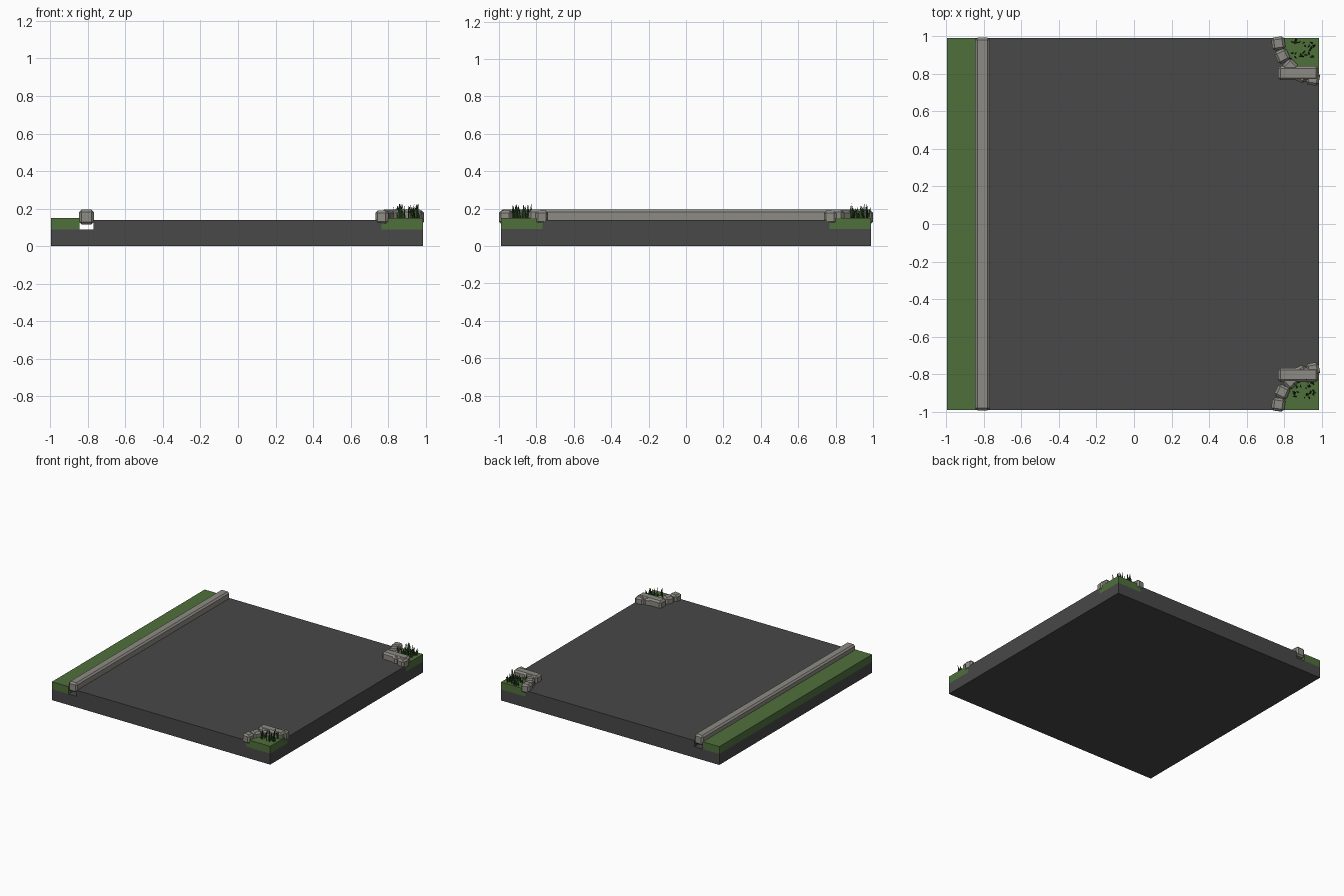
import bpy, bmesh, math, random
from mathutils import Matrix, Vector

if "Cube" in bpy.data.objects:
    bpy.data.objects.remove(bpy.data.objects["Cube"])

random.seed(4)


def material(name, c):
    m = bpy.data.materials.new(name)
    m.diffuse_color = (*c, 1)
    m.use_nodes = True
    m.node_tree.nodes["Principled BSDF"].inputs["Base Color"].default_value = m.diffuse_color
    return m


DARK = material("asphalt", (0.065, 0.065, 0.065))
GREEN = material("grass", (0.08, 0.16, 0.045))
BLADE = material("blade", (0.03, 0.075, 0.02))
STONE = material("stone", (0.27, 0.26, 0.23))
X0, X1, Y = -0.995, 0.985, 0.99
LOW, ROAD, TURF = 0.09, 0.14, 0.15


def finish(bm, name, mat):
    bmesh.ops.recalc_face_normals(bm, faces=bm.faces)
    me = bpy.data.meshes.new(name)
    bm.to_mesh(me)
    bm.free()
    ob = bpy.data.objects.new(name, me)
    me.materials.append(mat)
    bpy.context.collection.objects.link(ob)
    return ob


def prism(name, outline, z0, z1, mat):
    bm = bmesh.new()
    face = bm.faces.new([bm.verts.new((x, y, z0)) for x, y in outline])
    up = bmesh.ops.extrude_face_region(bm, geom=[face])["geom"]
    bmesh.ops.translate(bm, vec=(0, 0, z1 - z0),
                        verts=[v for v in up if isinstance(v, bmesh.types.BMVert)])
    return finish(bm, name, mat)


def rect(x0, x1, y0, y1):
    return [(x0, y0), (x1, y0), (x1, y1), (x0, y1)]


def stone(name, x, y, sx, sy, angle=0, z0=0.118, z1=0.193):
    bm = bmesh.new()
    bmesh.ops.create_cube(bm, size=1)
    bmesh.ops.scale(bm, vec=(sx, sy, z1 - z0), verts=bm.verts)
    bmesh.ops.bevel(bm, geom=bm.edges[:], offset=0.013, segments=1, affect='EDGES')
    bm.transform(Matrix.Translation((x, y, (z0 + z1) / 2)) @ Matrix.Rotation(math.radians(angle), 4, 'Z'))
    return finish(bm, name, STONE)


# ground slab and left verge with its long kerb, raised over an open slot
prism("ground_slab", rect(X0, X1, -Y, Y), 0, LOW, DARK)
prism("grass_verge", rect(X0, -0.845, -Y, Y), LOW, TURF, GREEN)
stone("long_kerb", -0.807, 0, 0.078, 1.985, z0=0.115, z1=0.195)

# road surface with the two curved corners cut out
arc = [(0.765, Y), (0.782, 0.9), (0.83, 0.833), (0.9, 0.785), (X1, 0.768)]
road = [(-0.77, -Y)] + [(x, -y) for x, y in arc] + arc[::-1] + [(-0.77, Y)]
prism("road", road, LOW, ROAD, DARK)

# corner lawns edged by stones
for side, label in ((1, "back"), (-1, "front")):
    prism(label + "_corner_grass", [(x, y * side) for x, y in arc + [(X1, Y)]], LOW, TURF, GREEN)
    stone(label + "_straight_kerb", 0.874, side * 0.804, 0.215, 0.076, z1=0.195)
    for i, (x, y, a) in enumerate([(0.769, 0.962, 8), (0.790, 0.895, 25), (0.832, 0.838, 45),
                                   (0.889, 0.793, 65), (0.953, 0.775, 80)]):
        stone(f"{label}_edge_stone_{i}", x, side * y, 0.07, 0.07, side * a, z1=0.19)


# tufts of tapered, leaning grass blades
def tuft(name, cx, cy):
    bm = bmesh.new()
    for _ in range(26):
        u, v = random.uniform(-0.065, 0.065), random.uniform(-0.05, 0.05)
        a = random.uniform(0, math.tau)
        h, w = random.uniform(0.045, 0.085), random.uniform(0.006, 0.010)
        lean = Vector((random.uniform(-1, 1), random.uniform(-1, 1), 0)) * 0.014
        d = Vector((math.cos(a), math.sin(a), 0)) * w
        n = Vector((-d.y, d.x, 0)) * 0.4
        p = Vector((cx + u, cy + v, TURF - 0.005))
        mid = p + lean * 0.4 + Vector((0, 0, h * 0.55))
        low = [bm.verts.new(p + q) for q in (d, n, -d, -n)]
        top = [bm.verts.new(mid + q * 0.8) for q in (d, n, -d, -n)]
        tip = bm.verts.new(p + lean + Vector((0, 0, h)))
        for i in range(4):
            j = (i + 1) % 4
            bm.faces.new((low[i], low[j], top[j], top[i]))
            bm.faces.new((top[i], top[j], tip))
    finish(bm, name, BLADE)


tuft("back_grass_tuft", 0.895, 0.925)
tuft("front_grass_tuft", 0.905, -0.875)
